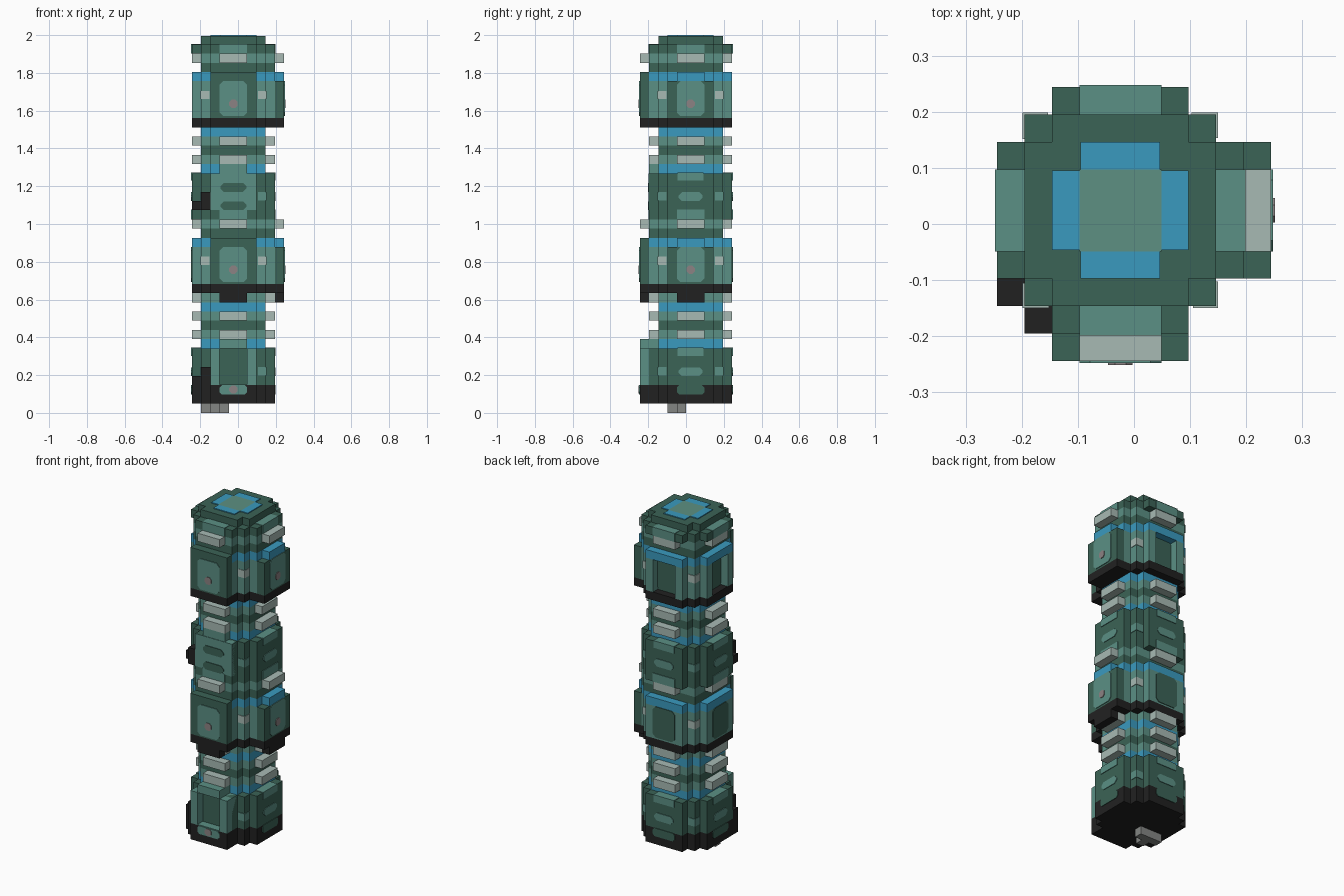
import bpy, bmesh
from mathutils import Vector

cube = bpy.data.objects.get("Cube")
if cube:
    bpy.data.objects.remove(cube, do_unlink=True)

UNIT = 2 / 41                       # edge of one block
CX, CY = -UNIT / 2, UNIT / 2        # axis of the column


def material(name, hexcode):
    srgb = [int(hexcode[i:i + 2], 16) / 255 for i in (0, 2, 4)]
    lin = [c / 12.92 if c < 0.04045 else ((c + 0.055) / 1.055) ** 2.4 for c in srgb]
    m = bpy.data.materials.new(name)
    m.use_nodes = True
    m.diffuse_color = (*lin, 1)
    m.node_tree.nodes["Principled BSDF"].inputs["Base Color"].default_value = (*lin, 1)
    return m


DARK = material("dark teal", "3b6356")
TEAL = material("light teal", "5b9085")
BLUE = material("bright blue", "3a9abf")
PALE = material("pale grey", "a7bab4")
BLACK = material("soft black", "212121")
GREY = material("mid grey", "848684")
PINK = material("dusty pink", "8c8283")
SAGE = material("sage green", "5d9082")

FRONT, RIGHT, BACK, LEFT = range(4)
SIDES = range(4)


def place(side, a, d):
    """Turn distance along a side and outward distance into block coordinates."""
    return [(a, -d), (d, a), (-a, d), (-d, -a)][side]


def prism(name, outline, k0, k1, mat):
    """Extrude a flat outline in block units between two levels."""
    bm = bmesh.new()
    verts = [bm.verts.new((x * UNIT + CX, y * UNIT + CY, k0 * UNIT)) for x, y in outline]
    face = bm.faces.new(verts)
    out = bmesh.ops.extrude_face_region(bm, geom=[face])
    top = [g for g in out["geom"] if isinstance(g, bmesh.types.BMVert)]
    bmesh.ops.translate(bm, verts=top, vec=(0, 0, (k1 - k0) * UNIT))
    bmesh.ops.recalc_face_normals(bm, faces=bm.faces)
    return finish(name, bm, mat)


def finish(name, bm, mat):
    mesh = bpy.data.meshes.new(name)
    bm.to_mesh(mesh)
    bm.free()
    mesh.materials.append(mat)
    obj = bpy.data.objects.new(name, mesh)
    bpy.context.collection.objects.link(obj)
    return obj


def section(name, k0, k1, mat, reach, corner=True):
    """Cross-shaped storey; reach is the arm length on each side."""
    pts = []
    for s in SIDES:
        near, far = reach[s], reach[(s + 1) % 4]
        quarter = [(2.5, near), (2.5, 3.5)]
        quarter += [(3.5, 3.5), (3.5, 2.5)] if corner else [(2.5, 2.5), (3.5, 2.5)]
        quarter += [(far, 2.5)]
        for a, d in quarter:
            p = place(s, a, d)
            if not pts or p != pts[-1]:
                pts.append(p)
    return prism(name, pts, k0, k1, mat)


def block(name, side, half, d0, d1, k0, k1, mat, mid=0):
    corners = [(mid - half, d0), (mid + half, d0), (mid + half, d1), (mid - half, d1)]
    return prism(name, [place(side, a, d) for a, d in corners], k0, k1, mat)


def plate(name, side, half, d, k0, k1, mat, cut=0.25, lift=0.08):
    """Thin chamfered plate on a side face."""
    bm = bmesh.new()
    pts = [(-half + cut, k0), (half - cut, k0), (half, k0 + cut), (half, k1 - cut),
           (half - cut, k1), (-half + cut, k1), (-half, k1 - cut), (-half, k0 + cut)]
    rings = []
    for depth in (d - 0.02, d + lift):
        ring = []
        for a, k in pts:
            x, y = place(side, a, depth)
            ring.append(bm.verts.new((x * UNIT + CX, y * UNIT + CY, k * UNIT)))
        rings.append(ring)
        bm.faces.new(ring)
    for i in range(len(pts)):
        j = (i + 1) % len(pts)
        bm.faces.new((rings[0][i], rings[0][j], rings[1][j], rings[1][i]))
    bmesh.ops.recalc_face_normals(bm, faces=bm.faces)
    return finish(name, bm, mat)


def corner_studs(name, k, mat):
    for s in SIDES:
        block(name, s, 0.46, 2.6, 3.57, k + 0.04, k + 0.96, mat, mid=3.11)


EVEN = (4.5,) * 4
CORE = (3.5,) * 4
SKIRT = (5.5, 5.5, 4.5, 4.5)
COLLAR = (4.5, 4.5, 3.5, 3.5)

# Foot peg
block("foot_bar", BACK, 1.5, -1.5, -0.5, 0, 1, GREY, mid=2)
block("foot_tab", BACK, 0.5, -2.5, -1.5, 0, 1, GREY, mid=2)

# Black base and lower body
section("base_skirt", 1, 3, BLACK, (5.5, 4.5, 4.5, 4.5))
section("lower_body", 3, 7, DARK, EVEN)
section("middle_body", 21, 26, DARK, EVEN)
for k in (4, 23):
    corner_studs("corner_stud", k, TEAL)
    for s in (RIGHT, BACK, LEFT):
        plate("oval_inlay", s, 1.3, 4.5, k, k + 0.95, TEAL, 0.35)
        block("body_cap", s, 1.4, 3.5, 4.58, k + 2.2, k + 3.08, TEAL)
for s in (RIGHT, BACK, LEFT):
    plate("base_notch", s, 1.5, 4.5, 2, 3, DARK)

# Front doorway with sill
for side_mid in (-2, 2):
    block("doorway_post", FRONT, 0.5, 3.5, 5.5, 3, 7, TEAL, mid=side_mid)
block("doorway_lintel", FRONT, 1.5, 3.5, 5.5, 7, 8, TEAL)
plate("doorway_sill", FRONT, 1.5, 5.5, 2, 3, TEAL)
plate("sill_dot", FRONT, 0.45, 5.58, 2.1, 2.95, PINK)
block("sill_top", FRONT, 1.5, 4.5, 5.5, 3, 3.08, TEAL)

# Middle front plate
block("front_slab", FRONT, 2.5, 3.6, 4.56, 22, 26, TEAL)
block("front_slab_top", FRONT, 1.5, 3.5, 4.5, 26, 27, TEAL)
for k in (22, 24):
    plate("front_slot", FRONT, 1.4, 4.56, k, k + 0.95, DARK, 0.35)

# Black side lugs
for base, heights in ((1, (3, 4)), (22, (1, 2))):
    block("lug_left", LEFT, 0.5, 3.5, 4.5, base, base + heights[0], BLACK, mid=3)
    block("lug_front", FRONT, 0.5, 3.5, 4.5, base, base + heights[1], BLACK, mid=-3)

# Banded necks with clips
for start, bands in ((7, (BLUE, TEAL, DARK, TEAL, BLUE, TEAL)),
                     (26, (BLUE, TEAL, DARK, TEAL, BLUE))):
    for i, mat in enumerate(bands):
        k = start + i
        section("neck_band", k, k + 1, mat, CORE, corner=False)
        if mat is TEAL:
            for s in SIDES:
                block("neck_clip", s, 1.5, 3.5, 4.5, k, k + 1, PALE)

# Two panelled drums
for k, upper in ((13, False), (31, True)):
    section("drum_skirt", k, k + 1, BLACK, SKIRT)
    section("drum_wall", k + 1, k + 5, TEAL, COLLAR if upper else EVEN)
    section("drum_blue_band", k + 5, k + 6, BLUE, EVEN)
    section("drum_collar", k + 6, k + 7, DARK, COLLAR)
    section("clip_band", k + 7, k + 8, TEAL, COLLAR)
    section("drum_shoulder", k + 8, k + 9, DARK, EVEN)
    corner_studs("drum_stud", k + 3, PALE)
    block("panel_head", FRONT, 2.5, 4.5, 5.5, k + 5, k + 6, DARK)
    block("blue_latch", RIGHT, 1.5, 4.5, 5.5, k + 5, k + 6, BLUE)
    for s in (FRONT, RIGHT):
        block("panel", s, 2.5, 4.5, 5.5, k + 1, k + 5, DARK)
        plate("panel_inlay", s, 1.5, 5.5, k + 1.2, k + 5, TEAL, 0.4)
        plate("panel_dot", s, 0.45, 5.58, k + 2.1, k + 3, PINK)
        block("drum_clip", s, 1.5, 4.5, 5.5, k + 7, k + 8, PALE)
        if not upper:
            block("skirt_drop", s, 1.5, 4.5, 5.5, k - 1, k, BLACK)
    for s in (BACK, LEFT):
        block("drum_clip", s, 1.5, 3.5, 4.5, k + 7, k + 8, PALE)
        if upper:
            for side_mid in (-2, 2):
                block("recess_post", s, 0.5, 3.5, 4.5, k + 1, k + 5, TEAL, mid=side_mid)
            plate("recess_back", s, 1.5, 3.5, k + 1, k + 5, DARK)
        else:
            plate("rear_inlay", s, 1.5, 4.5, k + 1.2, k + 5, DARK, 0.4)
    for s in SIDES:
        block("shoulder_cap", s, 1.5, 3.5, 4.58, k + 8, k + 9.06, TEAL)

# Lid with blue ring
section("lid", 40, 40.9, DARK, CORE, corner=False)
for s in SIDES:
    block("lid_blue", s, 1.45, 1.5, 2.5, 40.8, 41, BLUE)
block("lid_centre", FRONT, 1.5, -1.5, 1.5, 40.8, 41, SAGE)
